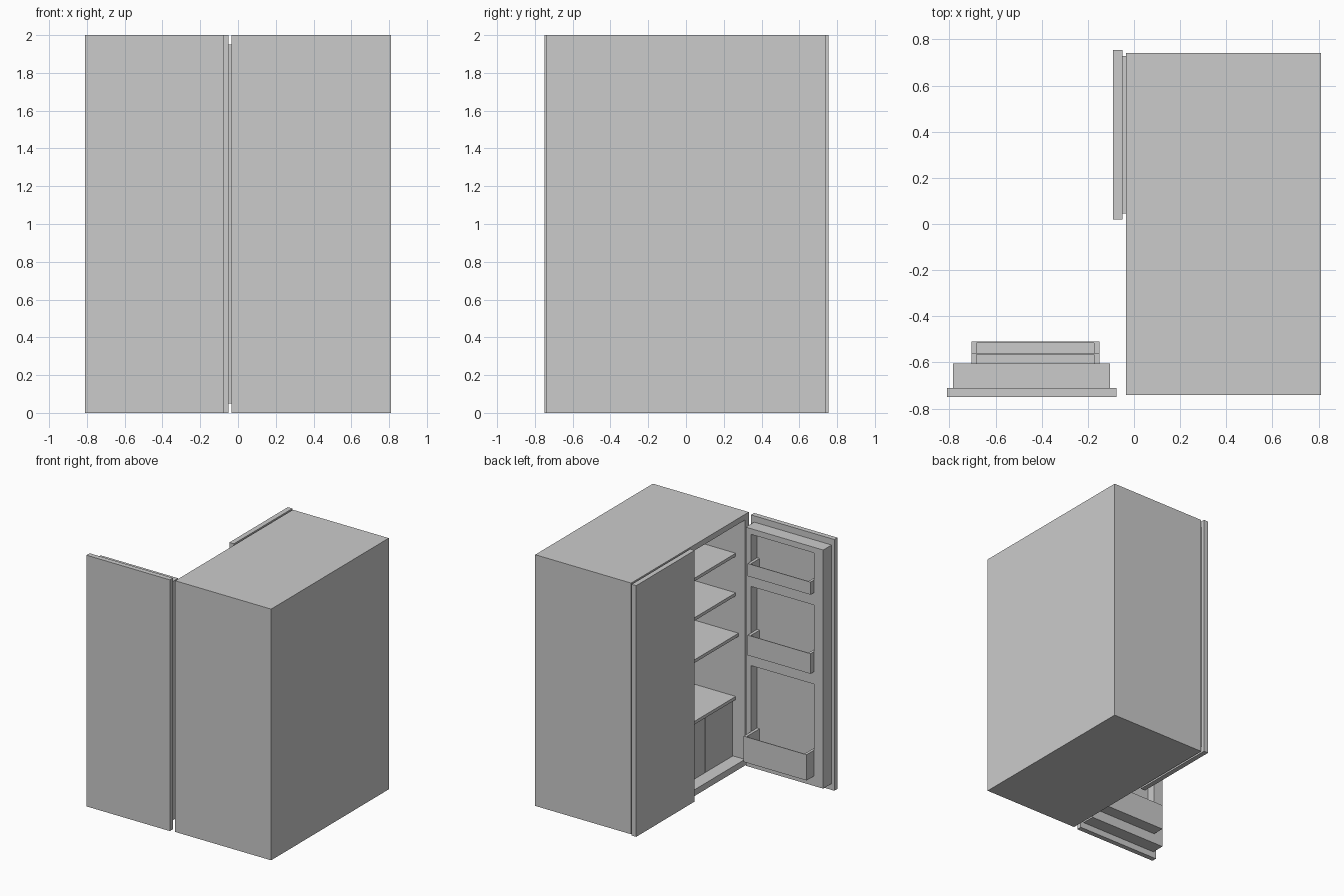
import bpy, bmesh

if "Cube" in bpy.data.objects:
    bpy.data.objects.remove(bpy.data.objects["Cube"])


def boxes(name, spans):
    """One mesh object made of axis-aligned boxes (x0, x1, y0, y1, z0, z1)."""
    bm = bmesh.new()
    for s in spans:
        vs = bmesh.ops.create_cube(bm, size=1)["verts"]
        for v in vs:
            for i in range(3):
                lo, hi = sorted(s[2 * i:2 * i + 2])
                v.co[i] = hi if v.co[i] > 0 else lo
    me = bpy.data.meshes.new(name)
    bm.to_mesh(me)
    bm.free()
    ob = bpy.data.objects.new(name, me)
    bpy.context.collection.objects.link(ob)
    return ob


def carve(ob, spans):
    """Cut boxes out of an object."""
    cutter = boxes("cutter", spans)
    cutter.hide_render = True
    mod = ob.modifiers.new("carve", "BOOLEAN")
    mod.operation, mod.solver, mod.object = "DIFFERENCE", "EXACT", cutter
    bpy.context.view_layer.objects.active = ob
    bpy.ops.object.modifier_apply(modifier=mod.name)
    bpy.data.objects.remove(cutter)
    return ob


# Cabinet shell, open on the -x side
carve(boxes("cabinet", [(-0.035, 0.81, -0.74, 0.74, 0, 2)]),
      [(-0.2, 0.76, -0.69, 0.69, 0.05, 1.955)])

# Interior shelves
for i, (z, x) in enumerate([(1.67, 0.045), (1.355, 0.045), (1.04, 0.02), (0.53, 0.045)]):
    boxes(f"shelf_{i + 1}", [(x, 0.76, -0.69, 0.69, z - 0.025, z)])

# Row of four drawers under the lowest shelf
for i in range(4):
    y = -0.69 + i * 0.345
    boxes(f"drawer_{i + 1}", [(0.07, 0.74, y + 0.003, y + 0.342, 0.05, 0.503)])

# Door bins: bottom z, rim z, front depth, top of the pocket above
BINS = [(1.59, 1.69, 0.19, 1.905), (0.96, 1.12, 0.19, 1.49), (0.13, 0.335, 0.24, 0.86)]


def door(name, place):
    """Door in local (width u, depth v, z); place maps u, v spans to x, y spans."""
    def span(u0, u1, v0, v1, z0, z1):
        return (*place(u0, u1, v0, v1), z0, z1)

    boxes(name + "_panel", [span(0, 0.735, 0, 0.04, 0, 2)])
    # Inner liner with a recessed pocket above each bin
    carve(boxes(name + "_liner", [span(0.028, 0.71, 0.04, 0.145, 0.05, 1.95)]),
          [span(0.075, 0.63, 0.07, 0.3, z0, top) for z0, _, _, top in BINS])
    # Open-topped bins
    for i, (z0, z1, v, _) in enumerate(BINS):
        carve(boxes(f"{name}_bin_{i + 1}", [span(0.075, 0.63, 0.07, v, z0, z1)]),
              [span(0.098, 0.608, 0.0, v - 0.006, z0 + 0.015, z1 + 0.1)])


# Closed door on the +y half, open door swung out on the -y side
door("closed_door", lambda u0, u1, v0, v1: (-0.09 + v0, -0.09 + v1, 0.755 - u0, 0.755 - u1))
door("open_door", lambda u0, u1, v0, v1: (-0.075 - u0, -0.075 - u1, -0.75 + v0, -0.75 + v1))
